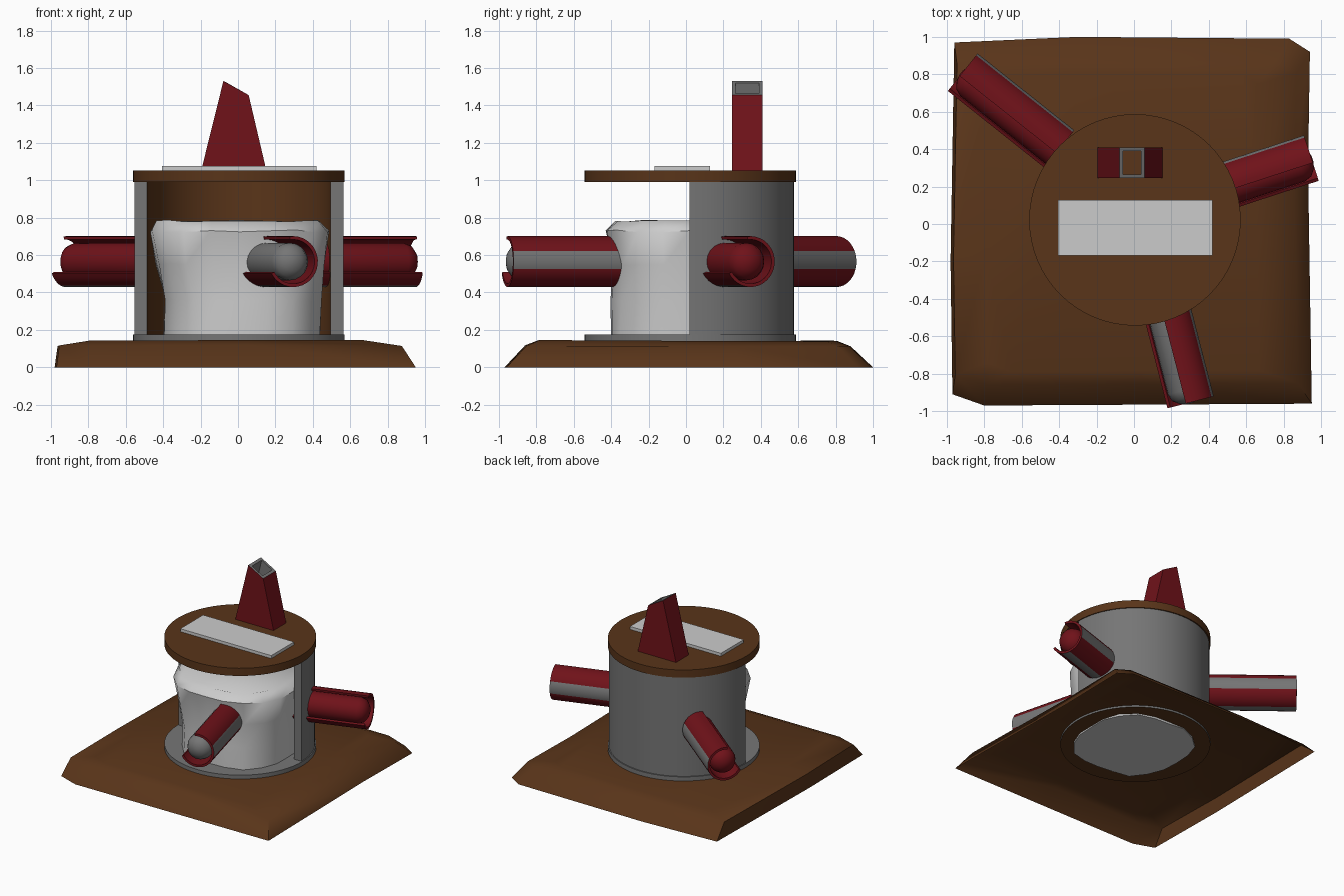
import bpy, bmesh, random
from math import sin, cos, pi, radians
from mathutils import Vector

if "Cube" in bpy.data.objects:
    bpy.data.objects.remove(bpy.data.objects["Cube"])

random.seed(4)


def mat(name, rgb):
    m = bpy.data.materials.new(name)
    m.diffuse_color = (*rgb, 1)
    m.use_nodes = True
    m.node_tree.nodes["Principled BSDF"].inputs["Base Color"].default_value = m.diffuse_color
    return m


BROWN = mat("brown", (0.10, 0.035, 0.01))
RED = mat("red", (0.16, 0.006, 0.01))
GREY = mat("grey", (0.18, 0.18, 0.18))


def finish(name, bm, mats=(), angle=40):
    bmesh.ops.recalc_face_normals(bm, faces=bm.faces)
    me = bpy.data.meshes.new(name)
    bm.to_mesh(me)
    bm.free()
    for m in mats:
        me.materials.append(m)
    ob = bpy.data.objects.new(name, me)
    bpy.context.collection.objects.link(ob)
    bpy.ops.object.select_all(action='DESELECT')
    ob.select_set(True)
    bpy.context.view_layer.objects.active = ob
    bpy.ops.object.shade_smooth_by_angle(angle=radians(angle))
    return ob


def loft(bm, rings, closed=True, loop=False, caps=(True, True), mat_fn=None):
    """Skin a list of point rings; loop joins last ring to first."""
    vs = [[bm.verts.new(p) for p in r] for r in rings]
    n = len(vs[0])
    pairs = list(zip(vs, vs[1:])) + ([(vs[-1], vs[0])] if loop else [])
    for j, (a, b) in enumerate(pairs):
        for i in range(n if closed else n - 1):
            k = (i + 1) % n
            f = bm.faces.new((a[i], a[k], b[k], b[i]))
            if mat_fn:
                f.material_index = mat_fn(j, i)
    if caps[0]:
        bm.faces.new(vs[0])
    if caps[1]:
        bm.faces.new(vs[-1])


def circle(r, z, n=64, cx=0.005, cy=0.022):
    return [(cx + r * cos(2 * pi * i / n), cy + r * sin(2 * pi * i / n), z) for i in range(n)]


# ground mound: open-bottomed sheet with sloping sides
outline = [(-.96, .97), (-.3, 1.0), (.83, .99), (.94, .92), (.93, .3),
           (.95, -.96), (.1, -.965), (-.8, -.97), (-.97, -.91), (-.98, -.2)]


def squash(x0, x1, y0, y1, z):
    return [((x0 + x1) / 2 + x * (x1 - x0) / 1.93,
             (y0 + y1) / 2 + (y - .015) * (y1 - y0) / 1.97,
             z + random.uniform(-.004, .004)) for x, y in outline]


bm = bmesh.new()
loft(bm, [[(x, y, 0) for x, y in outline],
          squash(-.95, .89, -.86, .88, .115),
          squash(-.78, .68, -.79, .81, .142)], caps=(False, True))
finish("ground_mound", bm, [BROWN], 60)

# floor and roof discs
for name, z0, z1, m in (("floor_disc", .125, .175, GREY), ("roof_disc", .99, 1.053, BROWN)):
    bm = bmesh.new()
    loft(bm, [circle(.565, z0), circle(.565, z1)])
    if m is GREY:
        for f in bm.faces:
            f.material_index = int(f.calc_center_median().z < z0 + .001)
    finish(name, bm, [m, BROWN])

# half-round back wall, brown on the inside
bm = bmesh.new()
rings = []
for i in range(33):
    a = pi * i / 32
    rings.append([(.005 + r * cos(a), .02 + r * sin(a), z)
                  for r, z in ((.558, .17), (.558, .995), (.49, .995), (.49, .17))])
loft(bm, rings, mat_fn=lambda j, i: int(i == 2))
finish("back_wall", bm, [GREY, BROWN])

# rough rock core: rounded-square rings with slight jitter
levels = [(.115, .425, .43, .02), (.36, .425, .43, .03), (.55, .455, .425, .01),
          (.73, .475, .455, .01), (.785, .44, .40, -.005)]
bm = bmesh.new()
rings = []
for z, rx, ry, cx in levels:
    ring = []
    for i in range(20):
        c, s = cos(2 * pi * i / 20), sin(2 * pi * i / 20)
        k = (abs(c) ** 2.6 + abs(s) ** 2.6) ** (-1 / 2.6) * random.uniform(.965, 1.01)
        ring.append((cx + rx * k * c, .02 + ry * k * s, z + random.uniform(-.008, .005)))
    rings.append(ring)
loft(bm, rings)
finish("rock_core", bm, [], 50)


# barrels: a split sleeve (open on one side) around a round-nosed core
def barrel(name, tip, direction, flip, core_mat, length=.66):
    d = Vector((*direction, 0)).normalized()
    s = Vector((-d.y, d.x, 0)) * flip
    up = Vector((0, 0, 1))
    tip = Vector((*tip, .565))
    bm = bmesh.new()
    rings, steps = [], 24
    for i in range(steps + 1):
        a = radians(-152 + 250 * i / steps)
        o = s * cos(a) + up * sin(a)
        rings.append([tip + o * r - d * t for r, t in
                      ((.136, 0), (.136, length), (.118, length), (.118, 0))])
    stripe = lambda j, i: int(i == 0 and (13 <= j <= 16 or 4 <= j <= 6))
    loft(bm, rings, mat_fn=stripe)
    finish(name + "_sleeve", bm, [RED, GREY])
    bm = bmesh.new()
    profile = [(-length, .10), (-.07, .10), (-.03, .085), (-.005, .05), (.005, .015)]
    loft(bm, [[tip + d * t + (s * cos(a) + up * sin(a)) * r
               for a in (2 * pi * i / 20 for i in range(20))] for t, r in profile])
    finish(name + "_core", bm, [core_mat], 50)


barrel("front_barrel", (.295, -.955), (.25, -.97), 1, GREY)
barrel("right_barrel", (.95, .345), (.95, .31), 1, RED)
barrel("left_barrel", (-.92, .805), (-.78, .62), -1, RED)

# tapered hollow chimney with a slanted mouth
bm = bmesh.new()


def rect(x0, x1, y0, y1, z0, z1):
    return [(x0, y0, z0), (x1, y0, z1), (x1, y1, z1), (x0, y1, z0)]


loft(bm, [rect(-.197, .152, .245, .41, 1.05, 1.05), rect(-.078, .057, .245, .41, 1.53, 1.455),
          rect(-.058, .037, .265, .39, 1.52, 1.465), rect(-.17, .125, .265, .39, 1.05, 1.05)],
     loop=True, caps=(False, False), mat_fn=lambda j, i: int(j in (1, 2)))
finish("chimney", bm, [RED, GREY], 20)

# flat plate lying on the roof
bm = bmesh.new()
loft(bm, [rect(-.407, .42, -.168, .128, z, z) for z in (1.05, 1.077)])
finish("roof_plate", bm, [], 20)
